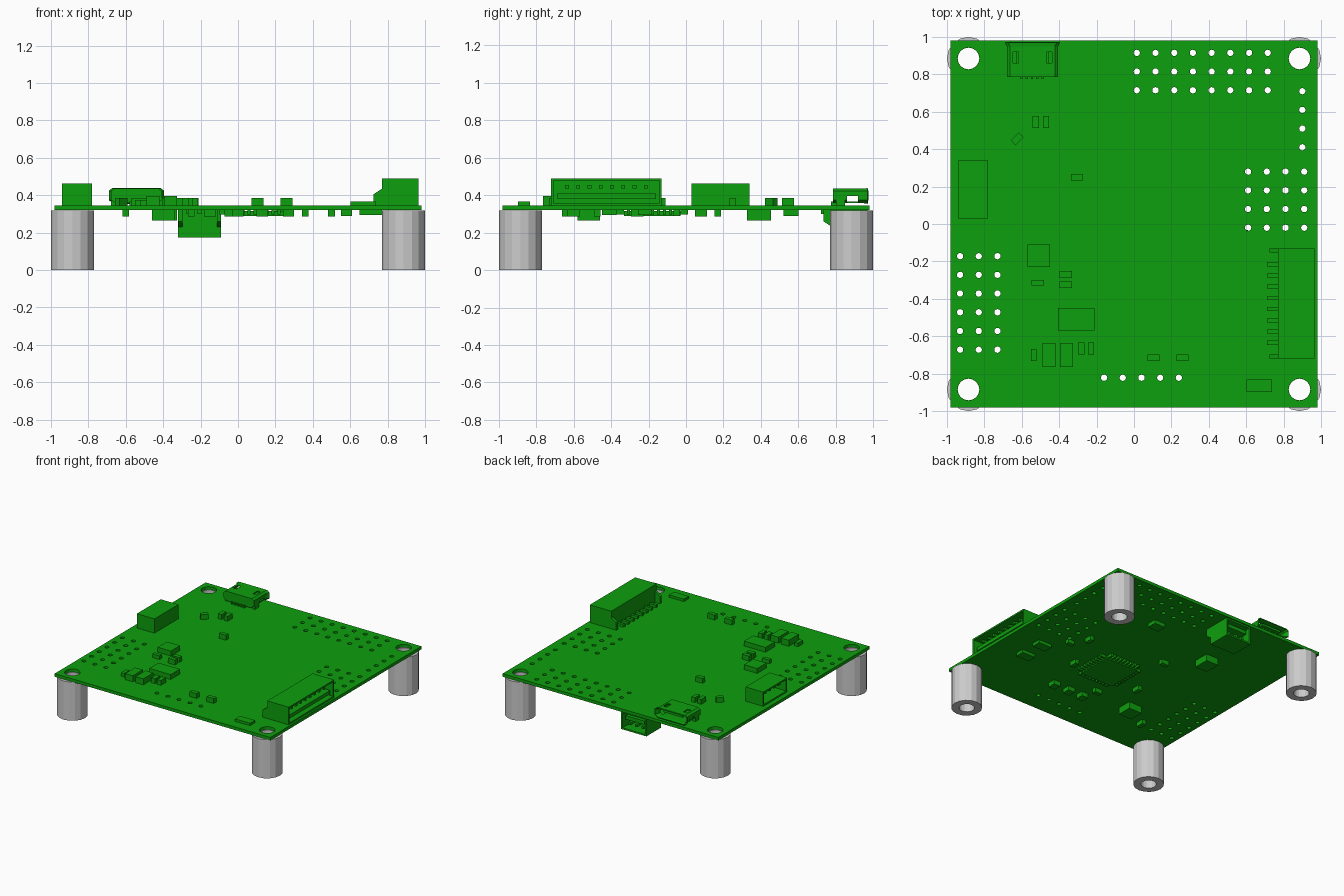
import bpy, bmesh
from math import sin, cos, pi, radians
from mathutils import Matrix, Vector

if "Cube" in bpy.data.objects:
    bpy.data.objects.remove(bpy.data.objects["Cube"])

green = bpy.data.materials.new("board_green")
green.diffuse_color = (0.004, 0.35, 0.004, 1)
green.use_nodes = True
green.node_tree.nodes["Principled BSDF"].inputs["Base Color"].default_value = green.diffuse_color
TOP, BOTTOM = 0.345, 0.32      # board faces


def finish(name, bm, mat=green, matrix=None):
    if matrix:
        bm.transform(matrix)
    bmesh.ops.recalc_face_normals(bm, faces=bm.faces[:])
    me = bpy.data.meshes.new(name)
    bm.to_mesh(me)
    bm.free()
    ob = bpy.data.objects.new(name, me)
    bpy.context.collection.objects.link(ob)
    if mat:
        me.materials.append(mat)
    return ob


def box(bm, lo, hi, rot=0):
    lo, hi = Vector(lo), Vector(hi)
    m = (Matrix.Translation((lo + hi) / 2) @ Matrix.Rotation(radians(rot), 4, 'Z')
         @ Matrix.Diagonal((hi - lo).to_4d()))
    m[3][3] = 1
    return bmesh.ops.create_cube(bm, size=1, matrix=m)['verts']


def circle(x, y, r, n):
    return [(x + r * cos(2 * pi * i / n), y + r * sin(2 * pi * i / n)) for i in range(n)]


def plate(name, loops, z0, z1, mat):
    """Flat outline with holes, extruded between two heights."""
    cu = bpy.data.curves.new(name, 'CURVE')
    cu.dimensions, cu.fill_mode, cu.extrude = '2D', 'BOTH', (z1 - z0) / 2
    for pts in loops:
        sp = cu.splines.new('POLY')
        sp.points.add(len(pts) - 1)
        for p, c in zip(sp.points, pts):
            p.co = (*c, 0, 1)
        sp.use_cyclic_u = True
    tmp = bpy.data.objects.new(name + "_curve", cu)
    bpy.context.collection.objects.link(tmp)
    dg = bpy.context.evaluated_depsgraph_get()
    me = bpy.data.meshes.new_from_object(tmp.evaluated_get(dg))
    bm = bmesh.new()
    bm.from_mesh(me)
    bmesh.ops.remove_doubles(bm, verts=bm.verts[:], dist=1e-5)
    for f in bm.faces:
        f.smooth = False
    bpy.data.objects.remove(tmp)
    bpy.data.curves.remove(cu)
    bpy.data.meshes.remove(me)
    return finish(name, bm, mat, Matrix.Translation((0, 0, (z0 + z1) / 2)))


# Board with mounting holes and pin-hole grids
corners = [(sx * 0.885, sy * 0.885) for sx in (-1, 1) for sy in (-1, 1)]
loops = [[(-.98, -.98), (.98, -.98), (.98, .98), (-.98, .98)]]
loops += [circle(x, y, 0.058, 24) for x, y in corners]
for x0, y0, nx, ny in ((.015, .715, 8, 3), (.9, .41, 1, 4), (.61, -.02, 4, 4),
                       (-.93, -.672, 3, 6), (-.16, -.822, 5, 1)):
    loops += [circle(x0 + .1 * i, y0 + .1 * j, 0.017, 12)
              for i in range(nx) for j in range(ny)]
plate("circuit_board", loops, BOTTOM, TOP, green)

# Standoffs
for i, (x, y) in enumerate(corners):
    plate(f"standoff_{i + 1}", [circle(x, y, .115, 16), circle(x, y, .058, 16)],
          0, BOTTOM - .003, None)

# Small components: centre x, y, size x, y, height, rotation
top_chips = [(-.525, .545, .033, .065, .04, 0), (-.47, .545, .033, .065, .04, 0),
             (-.625, .455, .06, .035, .04, 45), (-.305, .25, .065, .035, .04, 0),
             (-.51, -.17, .12, .12, .04, 0), (-.515, -.315, .065, .03, .03, 0),
             (-.365, -.27, .065, .035, .04, 0), (-.365, -.325, .065, .035, .04, 0),
             (-.31, -.51, .195, .12, .04, 0), (-.535, -.7, .03, .065, .03, 0),
             (-.455, -.7, .07, .13, .05, 0), (-.36, -.7, .07, .13, .05, 0),
             (-.283, -.665, .035, .065, .04, 0), (-.23, -.665, .033, .065, .04, 0),
             (.105, -.715, .065, .035, .04, 0), (.26, -.715, .065, .035, .04, 0),
             (.67, -.865, .135, .065, .02, 0)]
low_chips = [(.25, .56, .1, .08, .03, 0), (.5, .08, .035, .065, .035, 0),
             (.71, -.22, .12, .075, .025, 0), (.71, -.41, .12, .075, .025, 0),
             (.36, -.26, .035, .065, .035, 0), (.58, -.05, .06, .035, .03, 0),
             (-.15, .17, .065, .035, .035, 0), (-.38, .39, .11, .13, .055, 0),
             (.27, -.6, .06, .065, .035, 0), (.13, -.6, .06, .065, .035, 0),
             (0, -.6, .06, .065, .035, 0), (-.04, -.475, .065, .035, .035, 0),
             (-.25, -.26, .035, .065, .035, 0), (-.4, -.52, .12, .12, .055, 0),
             (-.6, -.63, .035, .065, .035, 0)]
for label, chips, z, s in (("top_chip", top_chips, TOP, 1), ("underside_chip", low_chips, BOTTOM, -1)):
    for i, (x, y, w, d, h, r) in enumerate(chips):
        bm = bmesh.new()
        box(bm, (x - w / 2, y - d / 2, min(z, z + s * h)),
            (x + w / 2, y + d / 2, max(z, z + s * h)), r)
        finish(f"{label}_{i + 1}", bm)

# Underside processor: flat body with a row of legs on each side
bm = bmesh.new()
box(bm, (-.15, -.15, -.03), (.15, .15, -.004))
for k in range(4):
    for i in range(9):
        t = -.128 + .032 * i
        vs = box(bm, (t - .008, .15, -.022), (t + .008, .19, 0))
        bmesh.ops.rotate(bm, verts=vs, matrix=Matrix.Rotation(k * pi / 2, 3, 'Z'))
finish("processor", bm, matrix=Matrix.Translation((.09, -.18, BOTTOM)))


def connector(name, w, d, h, pins, pitch, matrix, ears=True, shelf=True):
    """Side-entry socket: mouth faces local +y, base sits on z = 0."""
    bm = bmesh.new()
    box(bm, (-w / 2, 0, 0), (w / 2, d, h))
    bm.faces.ensure_lookup_table()
    mouth = max(bm.faces, key=lambda f: f.calc_center_median().y)
    bmesh.ops.inset_region(bm, faces=[mouth], thickness=.018)
    ext = bmesh.ops.extrude_face_region(bm, geom=[mouth])['geom']
    bmesh.ops.translate(bm, vec=(0, -d * .75, 0), verts=[g for g in ext if isinstance(g, bmesh.types.BMVert)])
    if mouth.is_valid:
        bmesh.ops.delete(bm, geom=[mouth], context='FACES_ONLY')
    if shelf:
        box(bm, (-w / 2 + .03, d * .25, .035), (w / 2 - .03, d * .92, .065))
    for i in range(pins):
        u = (i - (pins - 1) / 2) * pitch
        box(bm, (u - .01, d * .2, h * .62), (u + .01, d * .85, h * .62 + .02))   # contact
        if ears:
            box(bm, (u - .011, -.06, 0), (u + .011, .01, .02))                   # solder leg
    for s in (-1, 1) if ears else ():
        a, b = s * w / 2, s * (w / 2 - .022)
        prof = [(0, 0), (-.045, 0), (-.045, .06), (0, .09)]
        f = bm.faces.new([bm.verts.new((a, y, z)) for y, z in prof])
        e = bmesh.ops.extrude_face_region(bm, geom=[f])['geom']
        bmesh.ops.translate(bm, vec=(b - a, 0, 0), verts=[g for g in e if isinstance(g, bmesh.types.BMVert)])
    return finish(name, bm, matrix=matrix)


T, R = Matrix.Translation, Matrix.Rotation
connector("wide_socket", .59, .195, .145, 8, .06,
          T((.77, -.425, TOP)) @ R(-pi / 2, 4, 'Z'))
connector("left_socket", .31, .16, .117, 4, .06,
          T((-.78, .185, TOP)) @ R(pi / 2, 4, 'Z'), ears=False, shelf=False)
connector("underside_socket", .23, .19, .147, 3, .06,
          T((-.205, .78, BOTTOM)) @ R(pi, 4, 'Y'))

# Power port: thin metal shell with side windows, top slots and a flared mouth
half = [(.075, .435), (.105, .435), (.12, .435), (.137, .422), (.137, .395), (.137, .375), (.11, .357)]
prof = half + [(-x, z) for x, z in reversed(half)]
bm = bmesh.new()
rings = []
for y, s in ((.785, 1), (.86, 1), (.92, 1), (.95, 1), (.97, 1.08)):
    rings.append([bm.verts.new((x * s, y, .398 + (z - .398) * s)) for x, z in prof])
n = len(prof)
for k in range(4):
    for i in range(n):
        if k == 1 and i in (0, 4, 5, 7, 8, 12):
            continue
        j = (i + 1) % n
        bm.faces.new((rings[k][i], rings[k][j], rings[k + 1][j], rings[k + 1][i]))
bm.faces.new(rings[0])
shell = finish("port_shell", bm, matrix=T((-.543, 0, 0)))
sol = shell.modifiers.new("wall", 'SOLIDIFY')
sol.thickness, sol.offset = .008, -1
bm = bmesh.new()
box(bm, (-.63, .785, .4), (-.456, .945, .418))
for s in (-1, 1):
    box(bm, (-.543 + s * .125 - .012, .8, TOP), (-.543 + s * .125 + .012, .85, .38))
for i in range(5):
    box(bm, (-.607 + .028 * i, .775, TOP), (-.595 + .028 * i, .8, .365))
finish("port_tongue_and_legs", bm)
